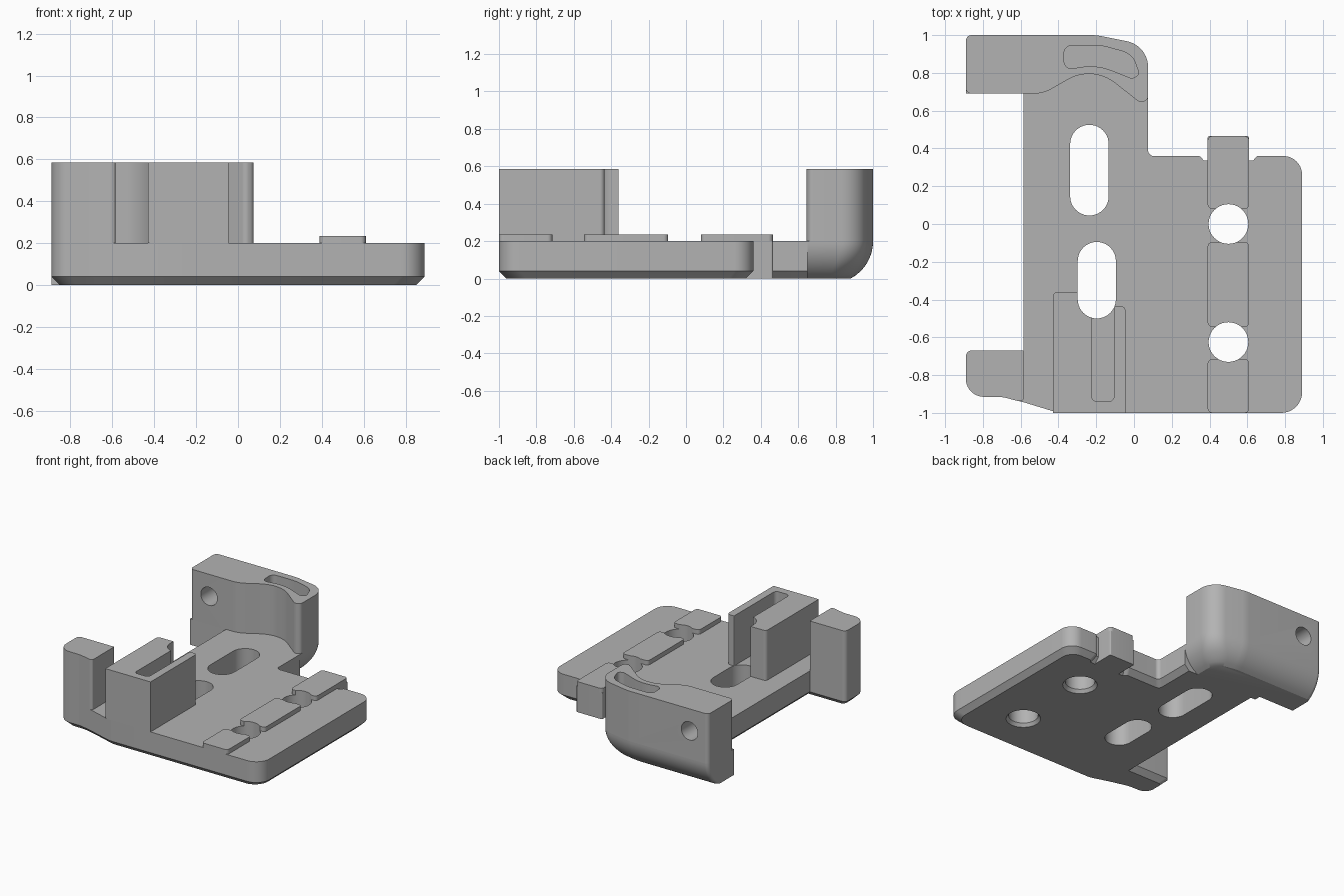
import bpy, bmesh, math
from mathutils import Vector

cube = bpy.data.objects.get("Cube")
if cube:
    bpy.data.objects.remove(cube, do_unlink=True)

GREY = (0.45, 0.45, 0.45, 1)
grey = bpy.data.materials.new("matte_grey")
grey.use_nodes = True
grey.diffuse_color = GREY
grey.node_tree.nodes["Principled BSDF"].inputs["Base Color"].default_value = GREY


def inset(corners, dist, rule):
    """Move the edges of a counter-clockwise outline inwards where rule allows."""
    pts = [Vector(c[:2]) for c in corners]
    n = len(pts)
    lines = []
    for i in range(n):
        a, b = pts[i], pts[(i + 1) % n]
        d = (b - a).normalized()
        inward = Vector((-d.y, d.x))
        lines.append((inward, inward.dot(a) + (dist if rule((a + b) / 2, -inward) else 0)))
    out = []
    for i, c in enumerate(corners):
        (n1, c1), (n2, c2) = lines[i - 1], lines[i]
        det = n1.x * n2.y - n1.y * n2.x
        out.append(((c1 * n2.y - c2 * n1.y) / det, (n1.x * c2 - n2.x * c1) / det, *c[2:]))
    return out


def rounded(corners, steps=10):
    """Turn (x, y, radius) corners into an outline with circular fillets."""
    out = []
    n = len(corners)
    for i, c in enumerate(corners):
        p = Vector(c[:2])
        if len(c) < 3:
            out.append(p)
            continue
        u, v = Vector(corners[i - 1][:2]) - p, Vector(corners[(i + 1) % n][:2]) - p
        half = (math.pi - u.angle(v)) / 2
        t = min(c[2] * math.tan(half), u.length / 2, v.length / 2)
        a, b, w = p + u.normalized() * t, p + v.normalized() * t, math.cos(half)
        for k in range(steps + 1):
            s = k / steps
            e, f, g = (1 - s) ** 2, 2 * w * s * (1 - s), s * s
            out.append((a * e + p * f + b * g) / (e + f + g))
    return out


def loft(name, levels):
    """Stack (z, corners) outlines into a closed solid."""
    bm = bmesh.new()
    rings = [[bm.verts.new((p.x, p.y, z)) for p in rounded(c)] for z, c in levels]
    n = len(rings[0])
    for lo, hi in zip(rings, rings[1:]):
        for i in range(n):
            j = (i + 1) % n
            bm.faces.new((lo[i], lo[j], hi[j], hi[i]))
    bm.faces.new(rings[0][::-1])
    bm.faces.new(rings[-1])
    bmesh.ops.remove_doubles(bm, verts=bm.verts, dist=1e-5)
    bmesh.ops.recalc_face_normals(bm, faces=bm.faces)
    mesh = bpy.data.meshes.new(name)
    bm.to_mesh(mesh)
    bm.free()
    mesh.materials.append(grey)
    ob = bpy.data.objects.new(name, mesh)
    bpy.context.collection.objects.link(ob)
    return ob


def prism(name, corners, z0, z1):
    return loft(name, [(z0, corners), (z1, corners)])


def box(x0, x1, y0, y1, r):
    return [(x0, y0, r), (x1, y0, r), (x1, y1, r), (x0, y1, r)]


def disc(x, y, r):
    return box(x - r, x + r, y - r, y + r, r)


def activate(ob):
    bpy.ops.object.select_all(action='DESELECT')
    ob.select_set(True)
    bpy.context.view_layer.objects.active = ob


def cut(ob, *cutters):
    activate(ob)
    for c in cutters:
        m = ob.modifiers.new("cut", 'BOOLEAN')
        m.operation, m.solver, m.object = 'DIFFERENCE', 'EXACT', c
        bpy.ops.object.modifier_apply(modifier=m.name)


DECK, TOP, RIB = 0.2, 0.585, 0.235

# Base plate with chamfered underside
plate = [(-.585, .65), (-.585, -.67), (-.89, -.67, .03), (-.89, -.915, .11),
         (-.7, -.915, .2), (-.58, -.945, .2), (-.4, -1, .2), (.89, -1, .11),
         (.89, .36, .1), (.65, .36, .02), (.63, .335), (.37, .335),
         (.35, .36, .02), (.075, .36, .03), (.075, .65)]
under = inset(plate, .04, lambda mid, out: mid.y < .6)
base = loft("base_plate", [(0, under), (.04, plate), (DECK, plate)])

# Foot of the back jaw, rolled under along its outer side
foot = [(-.89, .69), (-.585, .69), (-.585, .64), (.075, .64),
        (.075, .945, .14), (-.2, 1, .3), (-.89, 1, .03)]
levels = []
R = .227
for k in range(13):
    z = DECK * k / 12
    d = R - math.sqrt(R * R - (DECK - z) ** 2)
    levels.append((z, inset(foot, d, lambda mid, out: out.x + out.y > .5)))
jaw_foot = loft("back_jaw_foot", levels)

# Upright back jaw with a hollowed inner face
jaw = prism("back_jaw", [(-.89, .69, .03), (-.48, .69, .2), (-.22, .84, .39), (.035, .64, .03),
                         (.075, .66, .03), (.075, .945, .14), (-.2, 1, .3), (-.89, 1, .03)],
            DECK, TOP)

# Front post and slotted front block
post = prism("front_post", [(-.89, -.67, .03), (-.89, -.915, .11), (-.7, -.915, .2),
                            (-.61, -.938, .02), (-.585, -.935, .02), (-.585, -.67)], DECK, TOP)
block = prism("front_block", [(-.43, -1), (-.045, -1), (-.045, -.435, .025), (-.2, -.435),
                              (-.2, -.36), (-.43, -.36, .025)], DECK, TOP)

# Raised key ribs and the tail that runs past the plate
ribs = [prism("key_rib_%d" % i, box(.39, .61, y0, y1, .025), DECK, RIB)
        for i, (y0, y1) in enumerate([(-1, -.715), (-.545, -.095), (.08, .465)])]
tail = prism("key_tail", box(.39, .61, .25, .465, .01), 0, DECK)

# Cutters: screw holes, long slots, pockets and the cross hole
screws = [loft("screw_cutter", [(-.01, disc(.5, y, .13)), (.025, disc(.5, y, .105)),
                                (.5, disc(.5, y, .105))]) for y in (0, -.625)]
back_slot = prism("back_slot_cutter", box(-.338, -.134, .045, .525, .102), -.1, .5)
front_slot = prism("front_slot_cutter", box(-.298, -.096, -.5, -.095, .101), -.1, 1)
block_pocket = prism("block_pocket_cutter", box(-.225, -.105, -.94, -.42, .03), .19, 1)
jaw_pocket = prism("jaw_pocket_cutter", [(-.37, .815, .04), (-.2, .845, .4), (-.01, .77, .03),
                                         (.03, .79, .03), (-.01, .9, .1), (-.17, .945, .3),
                                         (-.37, .945, .04)], .19, 1)
cross_hole = prism("cross_hole_cutter", disc(0, 0, .07), -.6, .6)
cross_hole.location = (-.73, .85, .415)
cross_hole.rotation_euler.x = math.pi / 2
bpy.context.view_layer.update()

cut(base, *screws, back_slot, front_slot)
cut(block, front_slot, block_pocket)
cut(jaw, jaw_pocket, cross_hole)
for rib in ribs:
    cut(rib, *screws)
for c in (*screws, back_slot, front_slot, block_pocket, jaw_pocket, cross_hole):
    bpy.data.objects.remove(c, do_unlink=True)

for ob in (base, jaw_foot, jaw, post, block, tail, *ribs):
    activate(ob)
    bpy.ops.object.shade_smooth_by_angle(angle=math.radians(30))
